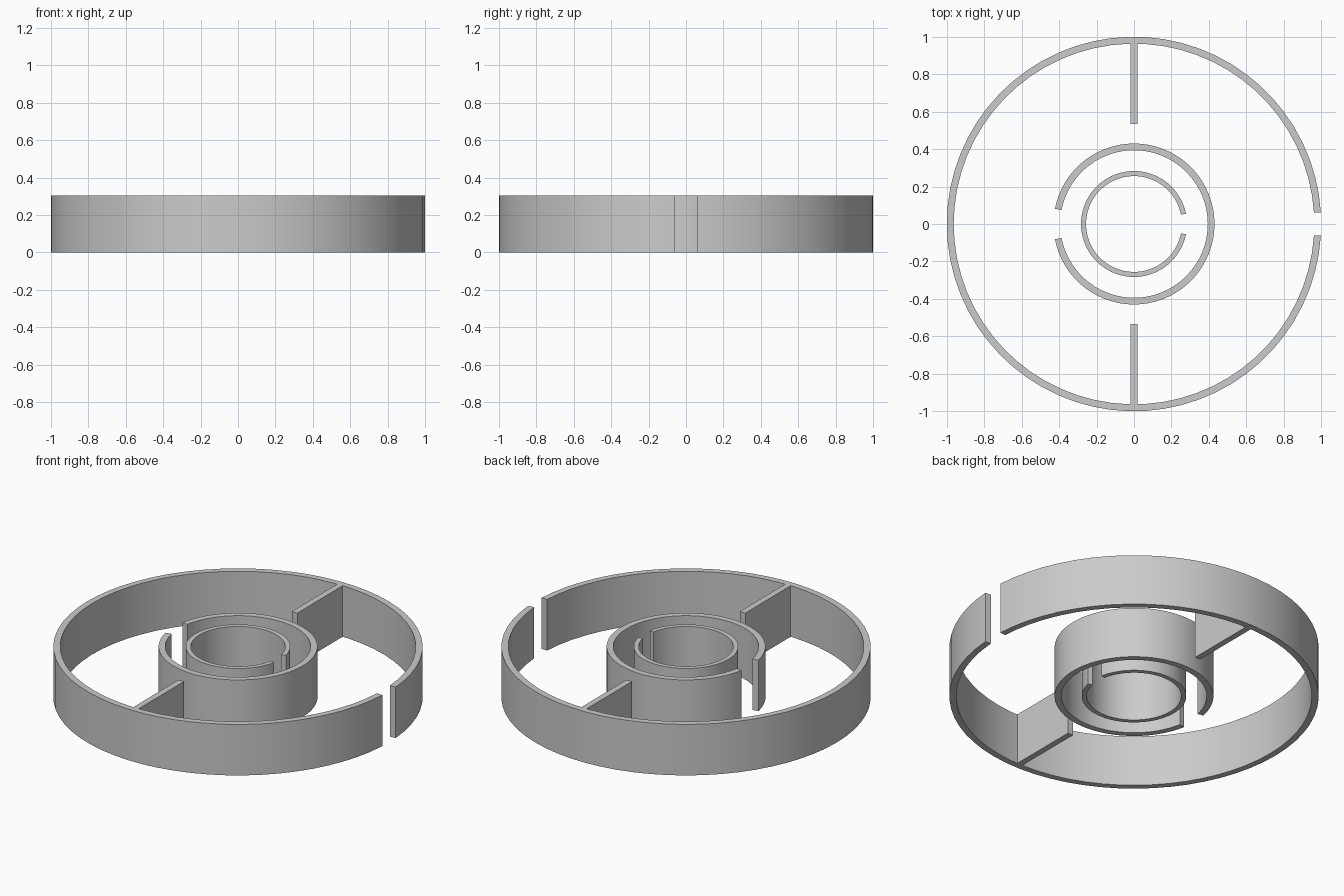
import bpy, bmesh
from math import radians, cos, sin

if "Cube" in bpy.data.objects:
    bpy.data.objects.remove(bpy.data.objects["Cube"])

HEIGHT = 0.305


def finish(name, bm):
    bmesh.ops.recalc_face_normals(bm, faces=bm.faces)
    mesh = bpy.data.meshes.new(name)
    bm.to_mesh(mesh)
    bm.free()
    obj = bpy.data.objects.new(name, mesh)
    bpy.context.collection.objects.link(obj)
    return obj


def split_ring(name, outer, inner, gap_dir, half_gap, segments):
    """Upright circular wall with one opening centred on gap_dir (degrees)."""
    bm = bmesh.new()
    sections = []
    for i in range(segments + 1):
        a = radians(gap_dir + half_gap + (360 - 2 * half_gap) * i / segments)
        sections.append([bm.verts.new((r * cos(a), r * sin(a), z))
                         for r, z in ((outer, 0), (outer, HEIGHT), (inner, HEIGHT), (inner, 0))])
    for s, t in zip(sections, sections[1:]):
        for k in range(4):
            n = (k + 1) % 4
            bm.faces.new((s[k], t[k], t[n], s[n]))
    bm.faces.new(sections[0])
    bm.faces.new(sections[-1])
    obj = finish(name, bm)
    bpy.ops.object.select_all(action='DESELECT')
    obj.select_set(True)
    bpy.context.view_layer.objects.active = obj
    bpy.ops.object.shade_smooth_by_angle(angle=radians(30))


def divider(name, side):
    """Flat radial wall joined to the inside of the outer ring."""
    y0, y1 = 0.535, 0.975
    bm = bmesh.new()
    bmesh.ops.create_cube(bm, size=1)
    bmesh.ops.scale(bm, vec=(0.036, y1 - y0, HEIGHT), verts=bm.verts)
    bmesh.ops.translate(bm, vec=(0, side * (y0 + y1) / 2, HEIGHT / 2), verts=bm.verts)
    finish(name, bm)


# Three concentric walls, openings on alternating sides
split_ring("outer_wall", 1.0, 0.963, 0, 3.6, 64)
split_ring("middle_wall", 0.43, 0.394, 180, 10.9, 64)
split_ring("inner_wall", 0.283, 0.256, 0, 11.2, 64)

# Front and back dividers
for label, side in (("front", -1), ("back", 1)):
    divider(label + "_divider", side)
